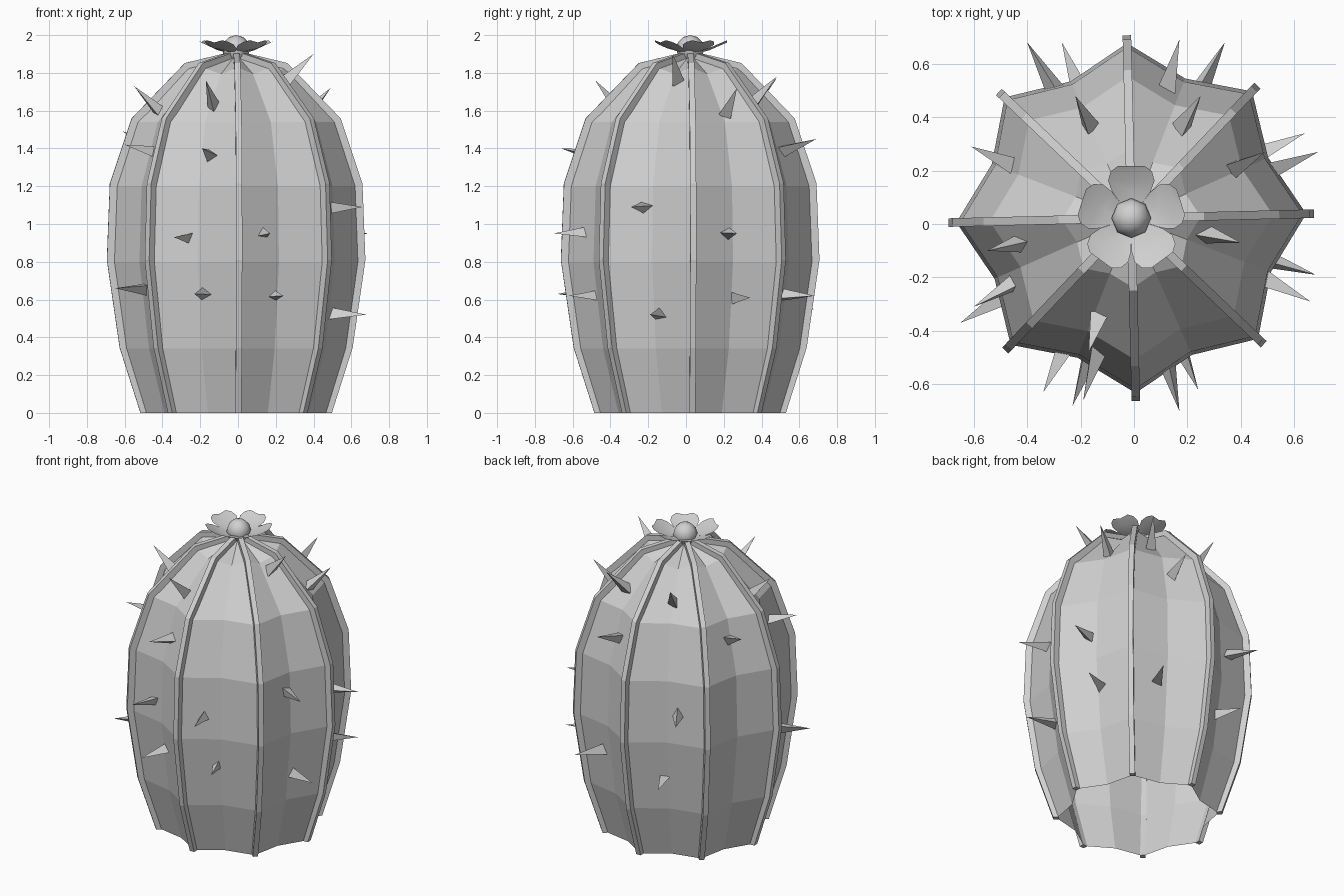
import bpy
import bmesh
from math import sin, cos, pi, radians
from mathutils import Vector, Matrix

cube = bpy.data.objects.get("Cube")
if cube:
    bpy.data.objects.remove(cube, do_unlink=True)

grey = bpy.data.materials.new("plain_grey")
grey.use_nodes = True
shade = (0.63, 0.63, 0.63, 1)
grey.diffuse_color = shade
grey.node_tree.nodes["Principled BSDF"].inputs["Base Color"].default_value = shade

AXIS = Vector((-0.01, 0.022, 0))
RIBS = 8
TURN = radians(1.4)
# Ridge profile: radius, height
PROFILE = [(0.485, 0), (0.59, 0.34), (0.655, 0.8), (0.64, 1.2),
           (0.53, 1.54), (0.26, 1.83), (0.02, 1.89)]


def polar(radius, angle, z):
    return AXIS + Vector((radius * cos(angle), radius * sin(angle), z))


def finish(name, bm):
    bmesh.ops.recalc_face_normals(bm, faces=bm.faces)
    mesh = bpy.data.meshes.new(name)
    bm.to_mesh(mesh)
    bm.free()
    mesh.materials.append(grey)
    obj = bpy.data.objects.new(name, mesh)
    bpy.context.collection.objects.link(obj)
    return obj


def skin(bm, rings, closed=True):
    """Bridge successive rings of points with quads."""
    loops = [[bm.verts.new(p) for p in ring] for ring in rings]
    n = len(loops[0])
    for low, high in zip(loops, loops[1:]):
        for i in range(n if closed else n - 1):
            j = (i + 1) % n
            bm.faces.new((low[i], low[j], high[j], high[i]))
    return loops


# Hollow fluted body, open underneath
bm = bmesh.new()
rings = []
for level, (r, z) in enumerate(PROFILE):
    ring = []
    for i in range(2 * RIBS):
        valley = i % 2
        drop = 0.98 if valley and level == len(PROFILE) - 2 else 1
        ring.append(polar(r * (0.855 if valley else 1), TURN + i * pi / RIBS, z * drop))
    rings.append(ring)
loops = skin(bm, rings)
bm.faces.new(loops[-1])
finish("body", bm)

# Square strips running up the ridges
bm = bmesh.new()
for i in range(RIBS):
    angle = TURN + i * 2 * pi / RIBS
    side = Vector((-sin(angle), cos(angle), 0)) * 0.016
    rings = []
    for r, z in PROFILE:
        inner = polar(r * 0.98, angle, z * 0.995)
        outer = polar(r * 1.045, angle, z * 1.012)
        rings.append([inner - side, outer - side, outer + side, inner + side])
    loops = skin(bm, rings)
    bm.faces.new(loops[0])
    bm.faces.new(loops[-1])
finish("ridge_strips", bm)

# Spines, given by their tips; each leans up more near the crown
TIPS = [(-.55, -.1, 1.73), (-.17, -.48, 1.76), (-.19, -.66, 1.4), (-.6, -.31, 1.42),
        (-.61, .29, 1.49), (.4, -.07, 1.9), (.49, .27, 1.72), (.66, -.29, 1.09),
        (.17, -.7, .95), (-.34, -.63, .93), (-.23, -.68, .63), (.24, -.62, .62),
        (-.65, -.37, .66), (.68, -.19, .52), (.69, .27, .95), (.64, .34, .61),
        (.34, .68, .62), (.17, .69, 1.45), (.25, .48, 1.78), (-.22, .48, 1.77),
        (-.27, .68, .55), (-.4, .68, 1.0)]
LENGTH = 0.21
bm = bmesh.new()
for k, point in enumerate(TIPS):
    tip = Vector(point)
    out = Vector((tip.x - AXIS.x, tip.y - AXIS.y, 0)).normalized()
    lean = max(0, min(0.8, 2 * (tip.z - 1.3)))
    direction = out * cos(lean) + Vector((0, 0, sin(lean)))
    spin = Matrix.Rotation(k * 1.3, 4, 'Z')
    place = Matrix.Translation(tip - direction * LENGTH / 2)
    turn = direction.to_track_quat('Z', 'Y').to_matrix().to_4x4()
    bmesh.ops.create_cone(bm, cap_ends=True, segments=3, radius1=0.042, radius2=0,
                          depth=LENGTH, matrix=place @ turn @ spin)
finish("spines", bm)

# Five upturned petals: distance out, half width, height
PETAL = [(0.02, 0.015, 1.905), (0.1, 0.072, 1.925), (0.14, 0.087, 1.943),
         (0.175, 0.077, 1.958), (0.195, 0.05, 1.967)]
bm = bmesh.new()
for k in range(5):
    angle = pi / 2 + k * 2 * pi / 5
    side = Vector((-sin(angle), cos(angle), 0))
    skin(bm, [[polar(u, angle, z + 0.006) - side * w, polar(u, angle, z - 0.006),
               polar(u, angle, z + 0.006) + side * w] for u, w, z in PETAL], closed=False)
petals = finish("petals", bm)
petals.data.shade_smooth()

# Round flower centre
bm = bmesh.new()
bmesh.ops.create_uvsphere(bm, u_segments=8, v_segments=6, radius=0.074,
                          matrix=Matrix.Translation(AXIS + Vector((0, 0, 1.926))))
centre = finish("flower_centre", bm)
centre.data.shade_smooth()
